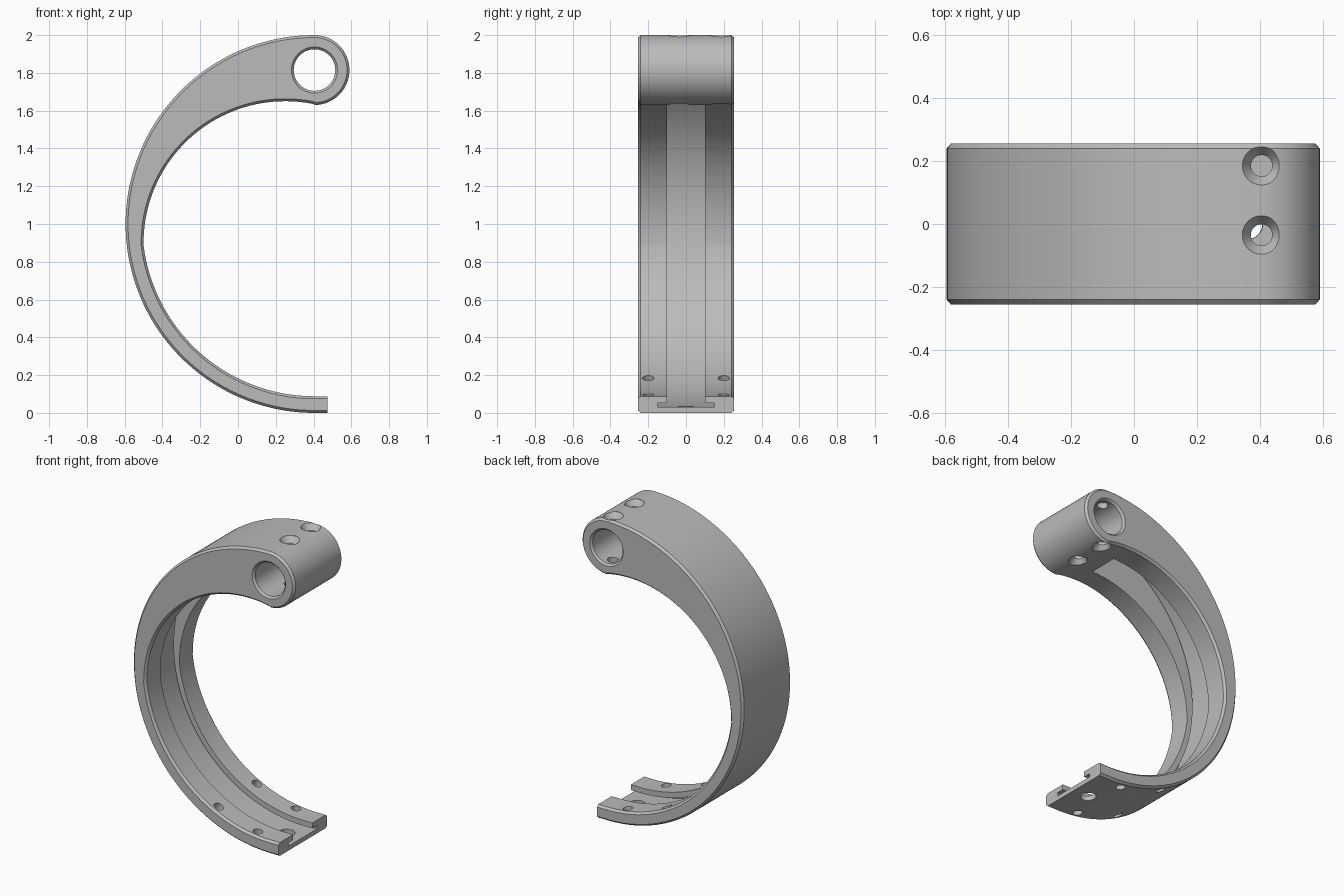
import bpy, bmesh, math
from mathutils import Vector

if "Cube" in bpy.data.objects:
    bpy.data.objects.remove(bpy.data.objects["Cube"], do_unlink=True)

grey = bpy.data.materials.new("plain grey")
grey.use_nodes = True
colour = (0.5, 0.5, 0.5, 1)
grey.diffuse_color = colour
grey.node_tree.nodes["Principled BSDF"].inputs["Base Color"].default_value = colour

CX = 0.405            # shared x of the outer arc centre and the pin barrel
HALF = 0.255          # half width of the clamp
BARREL = Vector((CX, 0, 1.815))
END_X = 0.475


def arc(cx, cz, r, a0, a1, n):
    angles = [math.radians(a0 + (a1 - a0) * i / n) for i in range(n + 1)]
    return [(cx + r * math.cos(a), cz + r * math.sin(a)) for a in angles]


def loft(name, rings):
    """Skin a list of equal closed rings and cap both ends."""
    bm = bmesh.new()
    rows = [[bm.verts.new(p) for p in ring] for ring in rings]
    n = len(rows[0])
    for a, b in zip(rows, rows[1:]):
        for i in range(n):
            j = (i + 1) % n
            bm.faces.new((a[i], a[j], b[j], b[i]))
    bm.faces.new(rows[0][::-1])
    bm.faces.new(rows[-1])
    bmesh.ops.recalc_face_normals(bm, faces=bm.faces)
    if bm.calc_volume(signed=True) < 0:
        bmesh.ops.reverse_faces(bm, faces=bm.faces)
    mesh = bpy.data.meshes.new(name)
    bm.to_mesh(mesh)
    bm.free()
    mesh.materials.append(grey)
    obj = bpy.data.objects.new(name, mesh)
    bpy.context.collection.objects.link(obj)
    return obj


def drill(name, centre, axis, profile, sides=48):
    """Round cutter from (radius, height) pairs along an axis."""
    turn = Vector((0, 0, 1)).rotation_difference(Vector(axis)).to_matrix()
    rings = []
    for r, h in profile:
        circle = arc(0, 0, r, 0, 360 - 360 / sides, sides - 1)
        rings.append([Vector(centre) + turn @ Vector((u, v, h)) for u, v in circle])
    return loft(name, rings)


def side_outline(d):
    """Side profile shrunk inward by d."""
    pts = [(END_X, d)]
    pts += arc(CX, 1, 1 - d, 270, 90, 120)
    pts += arc(CX, BARREL.z, 0.185 - d, 90, -88, 48)[1:]
    pts += arc(0.25, 0.9, 0.75 + d, 78.8, 180, 70)
    pts += arc(CX, 1, 0.912 + d, 187, 270, 60)
    pts.append((END_X, 0.088 - d))
    return pts


# Curved clamp body with chamfered rims
layers = [(-HALF, 0.013), (-HALF + 0.015, 0), (HALF - 0.015, 0), (HALF, 0.013)]
body = loft("clamp_body", [[(x, y, z) for x, z in side_outline(d)] for y, d in layers])

# T-shaped slot swept around the inside and out of the lower end
half_t = [(0.6, 0.1), (0.948, 0.1), (0.948, 0.15), (0.97, 0.15)]
section = half_t + [(r, -y) for r, y in reversed(half_t)]
rings = []
for i in range(121):
    a = math.radians(104 + 166 * i / 120)
    rings.append([Vector((CX + r * math.cos(a), y, 1 + r * math.sin(a))) for r, y in section])
rings.append([p + Vector((0.2, 0, 0)) for p in rings[-1]])
cutters = [loft("slot_cutter", rings)]

# Pin bore with chamfered mouths
cutters.append(drill("pin_bore_cutter", BARREL, (0, 1, 0),
                     [(0.164, -0.3), (0.11, -0.242), (0.11, 0.242), (0.164, 0.3)], 64))

# Countersunk screw holes through the barrel
for y in (-0.035, 0.185):
    cutters.append(drill("screw_cutter", BARREL + Vector((0, y, 0)), (0, 0, 1),
                         [(0.061, -0.26), (0.061, -0.183), (0.034, -0.145),
                          (0.034, 0.145), (0.061, 0.183), (0.061, 0.26)]))

# Radial holes near the lower end, and one in the slot floor
for angle, y, r in [(a, s * 0.2, 0.03) for a in (7.5, 26.5) for s in (-1, 1)] + [(2.6, 0, 0.048)]:
    a = math.radians(angle)
    out = Vector((-math.sin(a), 0, -math.cos(a)))
    cutters.append(drill("strap_hole_cutter", Vector((CX, y, 1)) + out * 0.95, out,
                         [(r, -0.1), (r, 0.1)], 32))

# Cut everything from the body
bpy.context.view_layer.objects.active = body
for cutter in cutters:
    cutter.hide_render = True
    mod = body.modifiers.new("cut", 'BOOLEAN')
    mod.operation = 'DIFFERENCE'
    mod.solver = 'EXACT'
    mod.object = cutter
    bpy.ops.object.modifier_apply(modifier=mod.name)
    bpy.data.objects.remove(cutter, do_unlink=True)

bpy.ops.object.select_all(action='DESELECT')
body.select_set(True)
bpy.ops.object.shade_smooth_by_angle(angle=math.radians(25))
